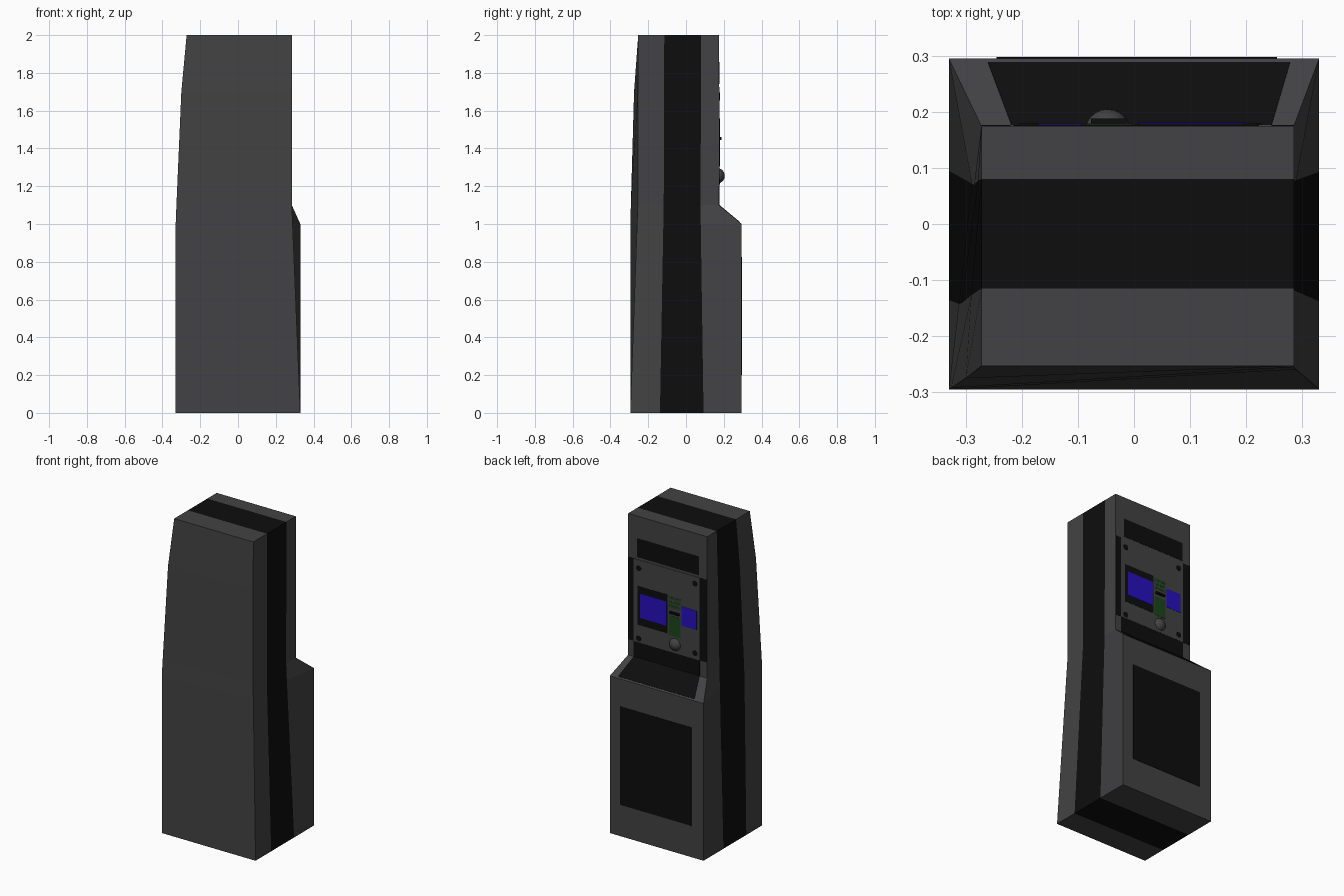
import bpy, bmesh, math
from mathutils import Vector

if "Cube" in bpy.data.objects:
    bpy.data.objects.remove(bpy.data.objects["Cube"])


def material(name, rgb):
    m = bpy.data.materials.new(name)
    m.diffuse_color = (*rgb, 1)
    m.use_nodes = True
    m.node_tree.nodes["Principled BSDF"].inputs["Base Color"].default_value = m.diffuse_color
    return m


GREY = material("dark_grey", (0.055, 0.055, 0.058))
BLACK = material("black", (0.004, 0.004, 0.004))
BLUE = material("blue", (0.02, 0.005, 0.5))
GREEN = material("green", (0.012, 0.06, 0.01))


def add_object(name, bm, *mats):
    bmesh.ops.recalc_face_normals(bm, faces=bm.faces)
    me = bpy.data.meshes.new(name)
    bm.to_mesh(me)
    bm.free()
    for m in mats:
        me.materials.append(m)
    ob = bpy.data.objects.new(name, me)
    bpy.context.collection.objects.link(ob)
    return ob


def plate(name, x0, x1, z0, z1, front, mat, depth=0.006):
    """Thin box whose outer face lies at y = front."""
    bm = bmesh.new()
    bmesh.ops.create_cube(bm, size=1)
    for v in bm.verts:
        v.co = ((x0 + x1) / 2 + v.co.x * (x1 - x0),
                front - depth / 2 + v.co.y * depth,
                (z0 + z1) / 2 + v.co.z * (z1 - z0))
    return add_object(name, bm, mat)


# Cabinet shell: each level lists (x, y) on the left, then the right side,
# from front to back; the two middle points bound the black stripe
levels = [
    (0.0, [(-.33, -.295), (-.33, -.135), (-.33, .095), (-.33, .295)],
          [(.33, -.295), (.33, -.138), (.33, .093), (.33, .295)]),
    (1.0, [(-.33, -.295), (-.312, -.142), (-.289, .072), (-.33, .295)],
          [(.289, -.259), (.289, -.120), (.289, .078), (.33, .295)]),
    (1.1, [(-.326, -.292), (-.308, -.142), (-.285, .07), (-.272, .175)],
          [(.285, -.255), (.285, -.118), (.285, .077), (.285, .175)]),
    (1.7, [(-.30, -.275), (-.29, -.127), (-.278, .077), (-.272, .175)],
          [(.285, -.255), (.285, -.116), (.285, .079), (.285, .175)]),
    (2.0, [(-.272, -.253), (-.272, -.115), (-.272, .08), (-.272, .175)],
          [(.285, -.253), (.285, -.115), (.285, .08), (.285, .175)]),
]
bm = bmesh.new()
rings = [[[bm.verts.new((x, y, z)) for x, y in side] for side in (left, right)]
         for z, left, right in levels]
for low, high in zip(rings, rings[1:]):
    for a, b in zip(low, high):
        for i in range(3):
            bm.faces.new((a[i], a[i + 1], b[i + 1], b[i])).material_index = int(i == 1)
    for i in (0, 3):
        bm.faces.new((low[0][i], low[1][i], high[1][i], high[0][i]))
for left, right in (rings[0], rings[-1]):
    for i in range(3):
        bm.faces.new((left[i], left[i + 1], right[i + 1], right[i])).material_index = int(i == 1)
add_object("cabinet_body", bm, GREY, BLACK)

# Sloping shelf inlay
bm = bmesh.new()
out = Vector((0, 0.1, 0.12)).normalized() * 0.002
corners = [(-.26, .287, 1.0067), (.278, .287, 1.0067), (.245, .175, 1.1), (-.218, .175, 1.1)]
inner = [bm.verts.new(Vector(c) - out) for c in corners]
outer = [bm.verts.new(Vector(c) + out) for c in corners]
bm.faces.new(inner)
bm.faces.new(outer)
for i in range(4):
    j = (i + 1) % 4
    bm.faces.new((inner[i], inner[j], outer[j], outer[i]))
add_object("shelf_inlay", bm, BLACK)

# Black panels on the back
plate("lower_door", -.245, .255, .2, .825, .2975, BLACK)
plate("upper_sign", -.215, .223, 1.74, 1.858, .1765, BLACK)
plate("left_trim", -.272, -.22, 1.2, 1.725, .1765, BLACK)
plate("right_trim", .245, .285, 1.2, 1.725, .1765, BLACK)
plate("lower_trim", -.22, .245, 1.1, 1.2, .1765, BLACK)

# Control panel with screens
plate("control_panel", -.22, .245, 1.2, 1.725, .1775, GREY)
plate("screen_frame", .005, .216, 1.312, 1.558, .1790, BLACK)
plate("main_screen", .010, .197, 1.36, 1.515, .1805, BLUE)
plate("small_screen", -.20, -.094, 1.388, 1.51, .1790, BLUE)

# Keypad: three narrow bars, a slot and a pad
for i in range(3):
    z = 1.482 + i * .026
    plate(f"key_bar_{i + 1}", -.085, -.004, z, z + .016, .1790, GREEN)
plate("card_slot", -.077, -.013, 1.446, 1.46, .188, BLACK, .015)
plate("key_pad", -.085, -.004, 1.305, 1.43, .1790, GREEN)

# Corner bolts
for i, (x, z) in enumerate([(-.187, 1.238), (.21, 1.225), (-.187, 1.68), (.21, 1.672)]):
    bpy.ops.mesh.primitive_cylinder_add(vertices=16, radius=.017, depth=.006,
                                        location=(x, .176, z), rotation=(math.pi / 2, 0, 0))
    bolt = bpy.context.object
    bolt.name = f"bolt_{i + 1}"
    bolt.data.materials.append(BLACK)

# Round knob
bpy.ops.mesh.primitive_uv_sphere_add(segments=24, ring_count=14, radius=.041,
                                     location=(-.047, .164, 1.255))
knob = bpy.context.object
knob.name = "knob"
knob.data.materials.append(GREY)
bpy.ops.object.shade_smooth_by_angle()
